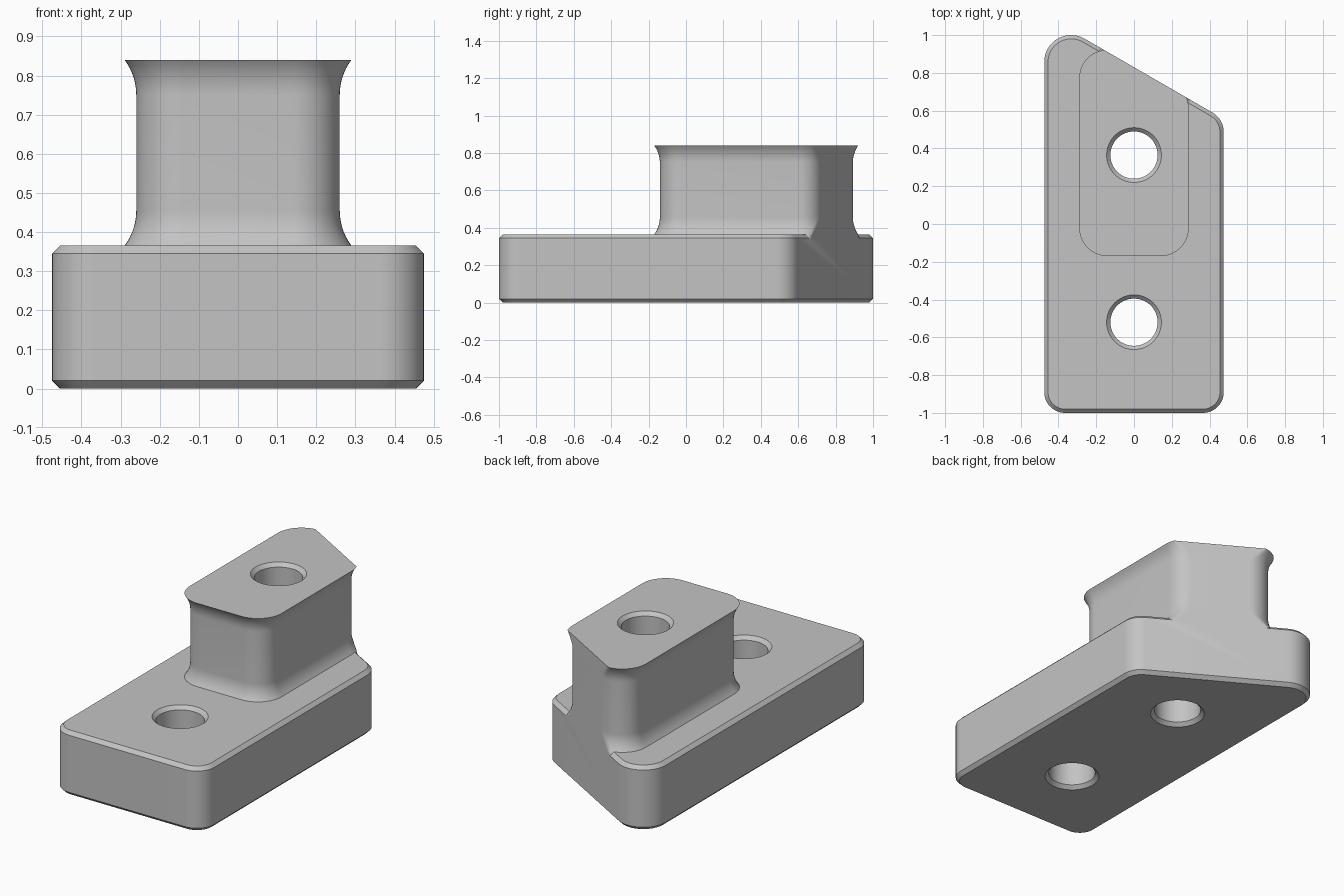
import bpy, bmesh, math
from mathutils import Vector

cube = bpy.data.objects.get("Cube")
if cube:
    bpy.data.objects.remove(cube)

grey = bpy.data.materials.new("plain_grey")
grey.use_nodes = True
grey.diffuse_color = (0.55, 0.55, 0.55, 1)
grey.node_tree.nodes["Principled BSDF"].inputs["Base Color"].default_value = (0.55, 0.55, 0.55, 1)

# Slanted back wall: a vertical plane whose normal points 60 degrees round from +x
SLANT = Vector((0.5, math.sqrt(0.75)))
SLANT_DIST = 0.83 * SLANT.y
SEG = 20


def outline(half_w, front, radii, offset):
    """Rounded four-sided outline, grown by offset and kept behind the slanted plane."""
    rf, rr, rl = radii
    back_y = lambda x, r: (SLANT_DIST - r - SLANT.x * x) / SLANT.y
    corners = [(half_w - rf, front + rf, rf, -90, 0),
               (half_w - rr, back_y(half_w - rr, rr), rr, 0, 60),
               (rl - half_w, back_y(rl - half_w, rl), rl, 60, 180),
               (rf - half_w, front + rf, rf, 180, 270)]
    pts = []
    for cx, cy, r, a0, a1 in corners:
        for i in range(SEG + 1):
            a = math.radians(a0 + (a1 - a0) * i / SEG)
            p = Vector((cx, cy)) + (r + offset) * Vector((math.cos(a), math.sin(a)))
            over = p.dot(SLANT) - SLANT_DIST
            pts.append(p - SLANT * over if over > 0 else p)
    return pts


def loft(name, rings):
    """Solid through a stack of (points, z) rings."""
    bm = bmesh.new()
    loops = [[bm.verts.new((p.x, p.y, z)) for p in pts] for pts, z in rings]
    n = len(loops[0])
    for low, high in zip(loops, loops[1:]):
        for i in range(n):
            j = (i + 1) % n
            bm.faces.new((low[i], low[j], high[j], high[i]))
    bm.faces.new(loops[0][::-1])
    bm.faces.new(loops[-1])
    mesh = bpy.data.meshes.new(name)
    bm.to_mesh(mesh)
    bm.free()
    mesh.materials.append(grey)
    obj = bpy.data.objects.new(name, mesh)
    bpy.context.collection.objects.link(obj)
    return obj


def combine(target, other, operation):
    """Apply a boolean and remove the helper."""
    mod = target.modifiers.new(operation, 'BOOLEAN')
    mod.operation, mod.solver, mod.object = operation, 'EXACT', other
    bpy.context.view_layer.objects.active = target
    bpy.ops.object.modifier_apply(modifier=mod.name)
    bpy.data.objects.remove(other)


# Base slab with chamfered top and bottom rims
BASE_TOP, TOP, BEVEL = 0.365, 0.84, 0.02
base_ring = lambda d: outline(0.475, -1, (0.11, 0.12, 0.142), d)
block = loft("stepped_block", [(base_ring(-BEVEL), 0), (base_ring(0), BEVEL),
                               (base_ring(0), BASE_TOP - BEVEL), (base_ring(-BEVEL), BASE_TOP)])

# Raised column with a concave flare at the foot and at the top
FLARE_R, FLARE_H, STEPS = 0.15, 0.09, 8
flare = []
for i in range(STEPS + 1):
    h = FLARE_H * i / STEPS
    flare.append((h, FLARE_R - math.sqrt(FLARE_R ** 2 - h ** 2)))
profile = [(BASE_TOP - 0.03, 0.055)]
profile += [(BASE_TOP + FLARE_H - h, d) for h, d in reversed(flare)]
profile += [(TOP - FLARE_H + h, d) for h, d in flare]
column = loft("column", [(outline(0.26, -0.14, (0.12,) * 3, d), z) for z, d in profile])
combine(block, column, 'UNION')

# Two through holes with chamfered mouths
HOLE_R, MOUTH_R, OVER = 0.125, 0.145, 0.05


def circle(y, r):
    return [Vector((r * math.cos(a), y + r * math.sin(a)))
            for a in (math.tau * i / 64 for i in range(64))]


for y, top in ((0.365, TOP), (-0.52, BASE_TOP)):
    steps = [(MOUTH_R + OVER, -OVER), (HOLE_R, BEVEL),
             (HOLE_R, top - BEVEL), (MOUTH_R + OVER, top + OVER)]
    combine(block, loft("hole_cutter", [(circle(y, r), z) for r, z in steps]), 'DIFFERENCE')

# Smooth curved walls, crisp edges
bpy.ops.object.select_all(action='DESELECT')
block.select_set(True)
bpy.context.view_layer.objects.active = block
bpy.ops.object.shade_smooth_by_angle(angle=math.radians(25))
